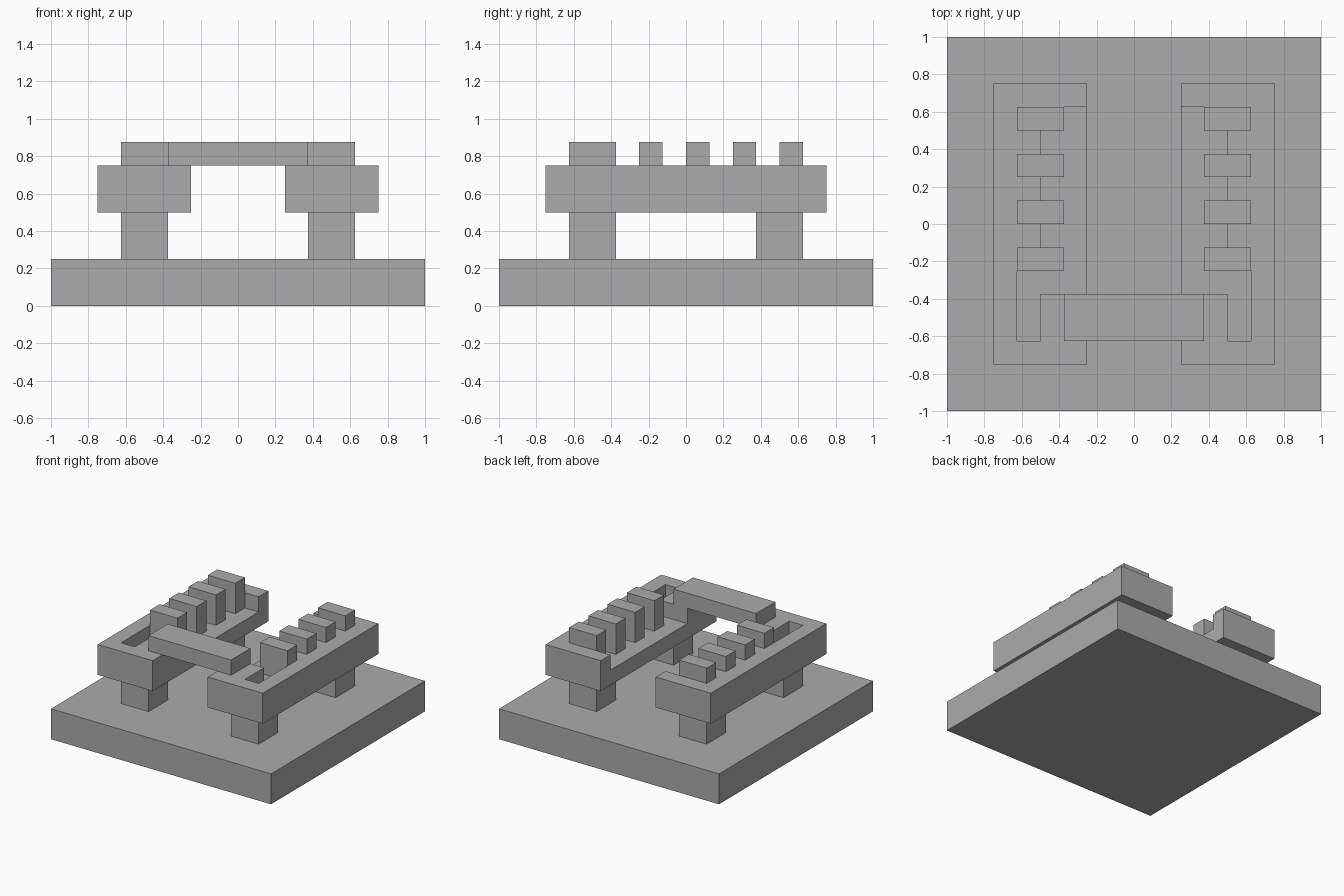
import bpy
import bmesh

default = bpy.data.objects.get("Cube")
if default:
    bpy.data.objects.remove(default, do_unlink=True)

# One plain stone grey for everything
GREY = (0.41, 0.41, 0.41, 1.0)
stone = bpy.data.materials.new("stone_grey")
stone.use_nodes = True
stone.diffuse_color = GREY
stone.node_tree.nodes["Principled BSDF"].inputs["Base Color"].default_value = GREY


def prism(name, outline, z0, z1):
    """Extrude a flat outline from z0 up to z1."""
    bm = bmesh.new()
    face = bm.faces.new([bm.verts.new((x, y, z0)) for x, y in outline])
    top = bmesh.ops.extrude_face_region(bm, geom=[face])["geom"]
    verts = [v for v in top if isinstance(v, bmesh.types.BMVert)]
    bmesh.ops.translate(bm, verts=verts, vec=(0, 0, z1 - z0))
    bmesh.ops.recalc_face_normals(bm, faces=bm.faces)
    mesh = bpy.data.meshes.new(name)
    bm.to_mesh(mesh)
    bm.free()
    mesh.materials.append(stone)
    obj = bpy.data.objects.new(name, mesh)
    bpy.context.collection.objects.link(obj)
    return obj


def box(name, x0, x1, y0, y1, z0, z1):
    return prism(name, [(x0, y0), (x1, y0), (x1, y1), (x0, y1)], z0, z1)


def carve(obj, cutter):
    """Subtract the cutter, then discard it."""
    mod = obj.modifiers.new("carve", "BOOLEAN")
    mod.operation = "DIFFERENCE"
    mod.solver = "EXACT"
    mod.object = cutter
    bpy.context.view_layer.objects.active = obj
    bpy.ops.object.modifier_apply(modifier=mod.name)
    bpy.data.objects.remove(cutter, do_unlink=True)


# Square base slab
box("base_slab", -1, 1, -1, 1, 0, 0.25)

# Sunken ledge along each rail's inner side, with a pocket at the front
LEDGE = [(0.2, 0.625), (0.5, 0.625), (0.5, -0.25), (0.625, -0.25),
         (0.625, -0.625), (0.5, -0.625), (0.5, -0.375), (0.2, -0.375)]

for side, s in (("left", 1), ("right", -1)):
    # Legs
    for end, y in (("front", -0.625), ("back", 0.375)):
        box(f"{end}_{side}_leg", s * 0.375, s * 0.625, y, y + 0.25, 0.25, 0.5)

    # Rail with carved ledge
    rail = box(f"{side}_rail", s * 0.25, s * 0.75, -0.75, 0.75, 0.5, 0.75)
    carve(rail, prism("ledge_cutter", [(s * x, y) for x, y in LEDGE], 0.625, 0.8))

    # Row of teeth standing on the ledge
    for i in range(4):
        y = -0.25 + 0.25 * i
        box(f"{side}_tooth_{i + 1}", s * 0.375, s * 0.625, y, y + 0.125, 0.625, 0.875)

# Front crossbar joining the rails
box("crossbar", -0.375, 0.375, -0.625, -0.375, 0.75, 0.875)
